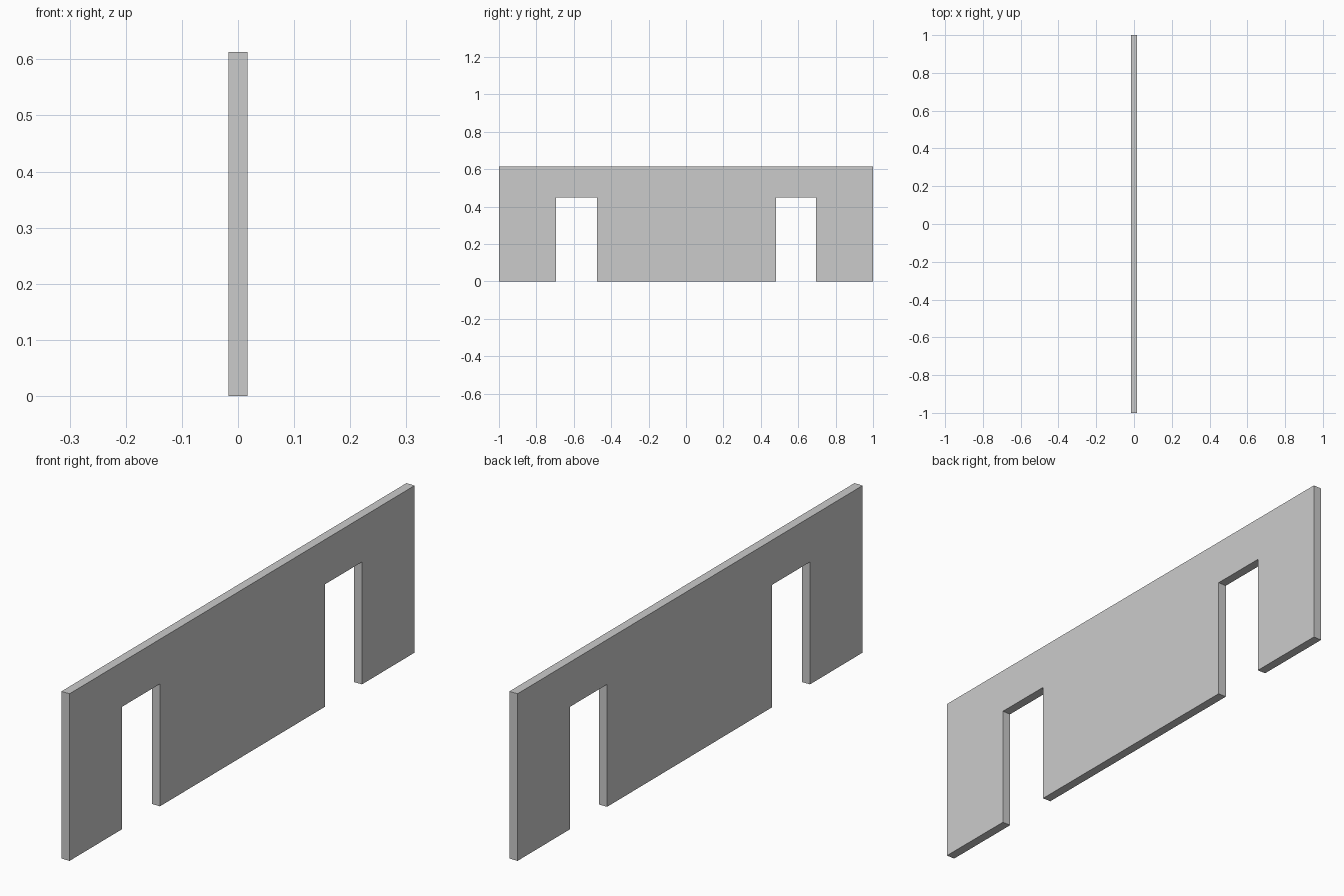
import bpy
import bmesh

if "Cube" in bpy.data.objects:
    bpy.data.objects.remove(bpy.data.objects["Cube"])

HALF_T = 0.0165   # half wall thickness
TOP = 0.613       # wall height
DOOR_TOP = 0.449  # door opening height
DOORS = [(-0.695, -0.476), (0.481, 0.695)]

# Wall outline in the y-z plane, stepping up and over each doorway
outline = [(-1, TOP), (-1, 0)]
for y0, y1 in DOORS:
    outline += [(y0, 0), (y0, DOOR_TOP), (y1, DOOR_TOP), (y1, 0)]
outline += [(1, 0), (1, TOP)]

# Extrude the outline through the wall thickness
bm = bmesh.new()
face = bm.faces.new([bm.verts.new((-HALF_T, y, z)) for y, z in outline])
extruded = bmesh.ops.extrude_face_region(bm, geom=[face], use_keep_orig=True)
verts = [g for g in extruded["geom"] if isinstance(g, bmesh.types.BMVert)]
bmesh.ops.translate(bm, verts=verts, vec=(2 * HALF_T, 0, 0))
bmesh.ops.recalc_face_normals(bm, faces=bm.faces)

mesh = bpy.data.meshes.new("wall_with_doorways")
bm.to_mesh(mesh)
bm.free()
wall = bpy.data.objects.new("wall_with_doorways", mesh)
bpy.context.collection.objects.link(wall)
